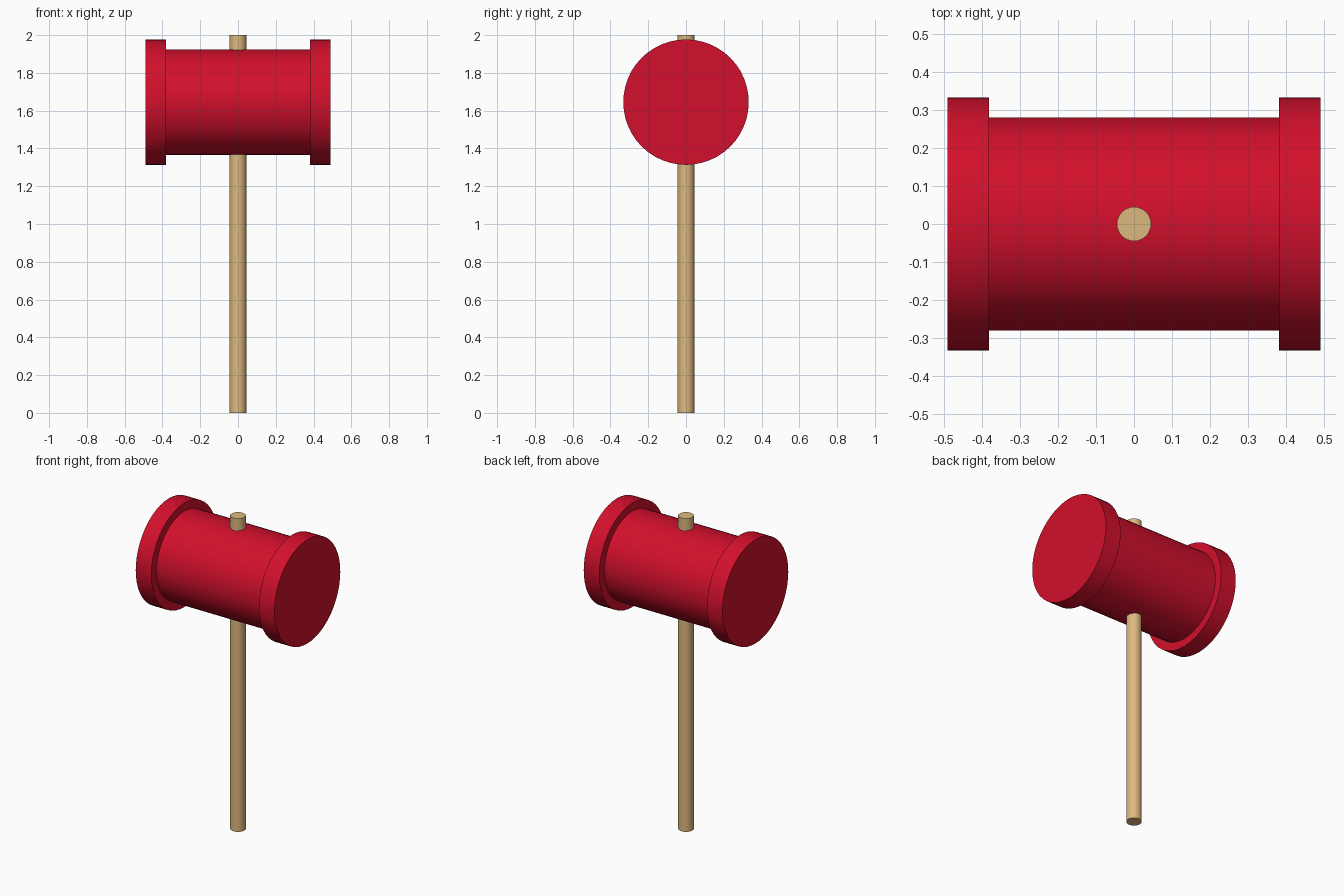
import bpy
import math

if "Cube" in bpy.data.objects:
    bpy.data.objects.remove(bpy.data.objects["Cube"])

HEAD_Z = 1.645


def material(name, rgb):
    m = bpy.data.materials.new(name)
    m.diffuse_color = (*rgb, 1.0)
    m.use_nodes = True
    m.node_tree.nodes["Principled BSDF"].inputs["Base Color"].default_value = m.diffuse_color
    return m


def cylinder(name, radius, depth, location, mat, sides=32, along_x=False):
    rotation = (0, math.pi / 2, 0) if along_x else (0, 0, 0)
    bpy.ops.mesh.primitive_cylinder_add(vertices=sides, radius=radius, depth=depth,
                                        location=location, rotation=rotation)
    obj = bpy.context.object
    obj.name = name
    obj.data.materials.append(mat)
    bpy.ops.object.shade_smooth_by_angle(angle=math.radians(35))
    return obj


red = material("red_paint", (0.65, 0.005, 0.025))
wood = material("wood", (0.72, 0.48, 0.21))

# Handle, running right through the head
cylinder("handle", 0.045, 2.0, (0, 0, 1.0), wood)

# Head barrel
cylinder("head_barrel", 0.28, 0.76, (0, 0, HEAD_Z), red, sides=48, along_x=True)

# Striking bands at both ends
for side, label in ((-1, "left"), (1, "right")):
    cylinder(f"head_band_{label}", 0.332, 0.11, (side * 0.435, 0, HEAD_Z), red,
             sides=48, along_x=True)
